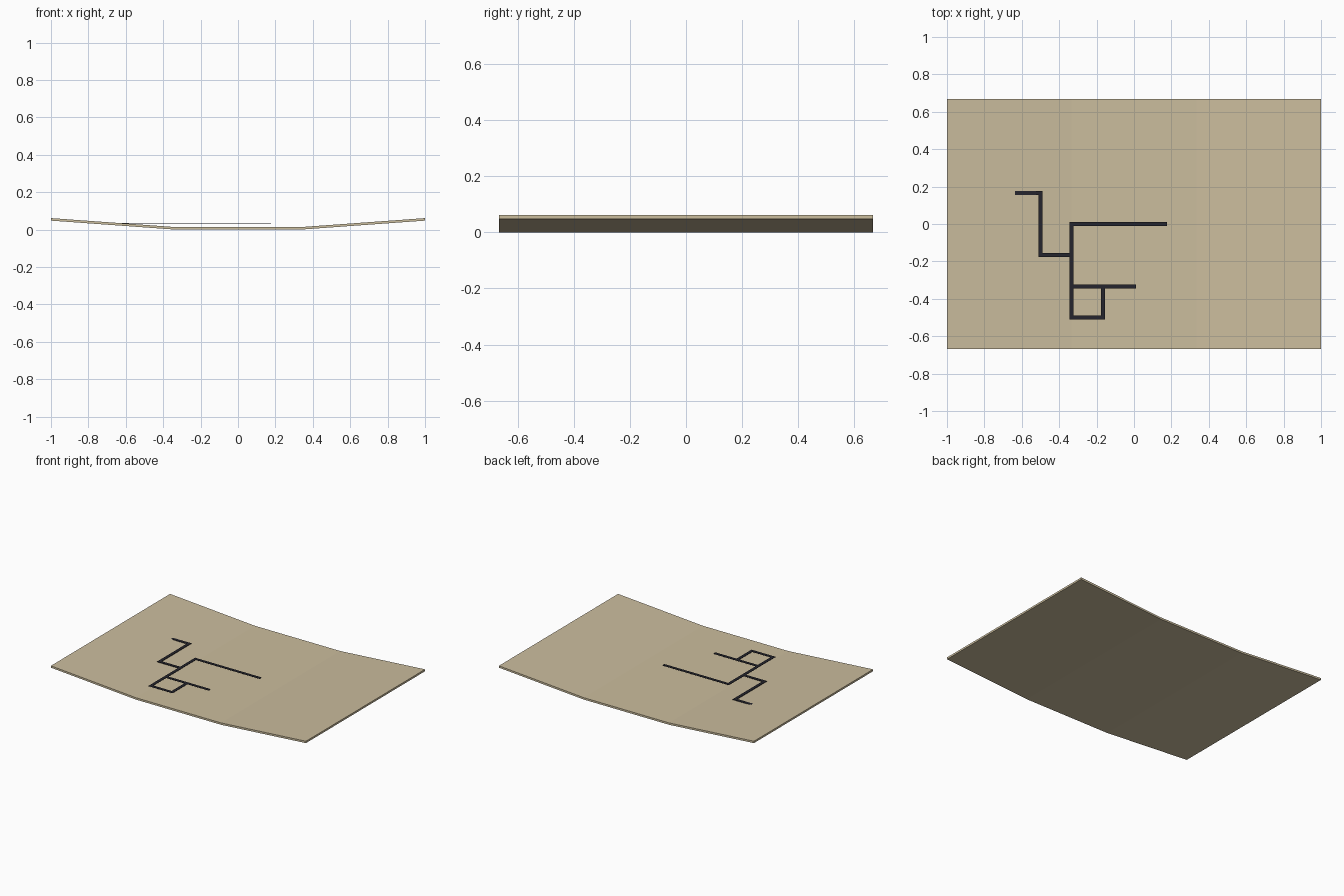
import bpy, bmesh

if "Cube" in bpy.data.objects:
    bpy.data.objects.remove(bpy.data.objects["Cube"])


def material(name, color):
    m = bpy.data.materials.new(name)
    m.diffuse_color = (*color, 1)
    m.use_nodes = True
    m.node_tree.nodes["Principled BSDF"].inputs["Base Color"].default_value = m.diffuse_color
    return m


def make_object(name, bm, mat):
    bmesh.ops.recalc_face_normals(bm, faces=bm.faces)
    me = bpy.data.meshes.new(name)
    bm.to_mesh(me)
    bm.free()
    me.materials.append(mat)
    ob = bpy.data.objects.new(name, me)
    bpy.context.collection.objects.link(ob)


paper = material("parchment_tan", (0.60, 0.51, 0.34))
ink = material("dark_ink", (0.018, 0.018, 0.026))

# Folded sheet: flat middle panel with two raised side panels
HALF_DEPTH, THICK = 0.667, 0.0135
bottom = [(-1, 0.048), (-0.335, 0), (0.335, 0), (1, 0.048)]
outline = bottom + [(x, z + THICK) for x, z in reversed(bottom)]
bm = bmesh.new()
rings = [[bm.verts.new((x, y, z)) for x, z in outline]
         for y in (-HALF_DEPTH, HALF_DEPTH)]
n = len(outline)
for i in range(n):
    j = (i + 1) % n
    bm.faces.new((rings[0][i], rings[0][j], rings[1][j], rings[1][i]))
for ring in rings:
    for i in range(3):
        bm.faces.new((ring[i], ring[i + 1], ring[n - 2 - i], ring[n - 1 - i]))
make_object("folded_sheet", bm, paper)

# Route lines: thin level bars on a sixth-unit lattice (start and end points)
U, HALF_W, Z0, Z1 = 1 / 6, 0.0108, 0.0322, 0.0352
routes = [
    ((-4, 1), (-3, 1)), ((-3, -1), (-3, 1)), ((-3, -1), (-2, -1)),
    ((-2, -3), (-2, 0)), ((-2, 0), (1, 0)), ((-2, -2), (0, -2)),
    ((-1, -3), (-1, -2)), ((-2, -3), (-1, -3)),
]
for k, ((ax, ay), (bx, by)) in enumerate(routes):
    bm = bmesh.new()
    bmesh.ops.create_cube(bm, size=1)
    size = ((bx - ax) * U + 2 * HALF_W, (by - ay) * U + 2 * HALF_W, Z1 - Z0)
    bmesh.ops.scale(bm, vec=size, verts=bm.verts)
    bmesh.ops.translate(bm, vec=((ax + bx) * U / 2, (ay + by) * U / 2, (Z0 + Z1) / 2),
                        verts=bm.verts)
    make_object(f"route_line_{k + 1}", bm, ink)
